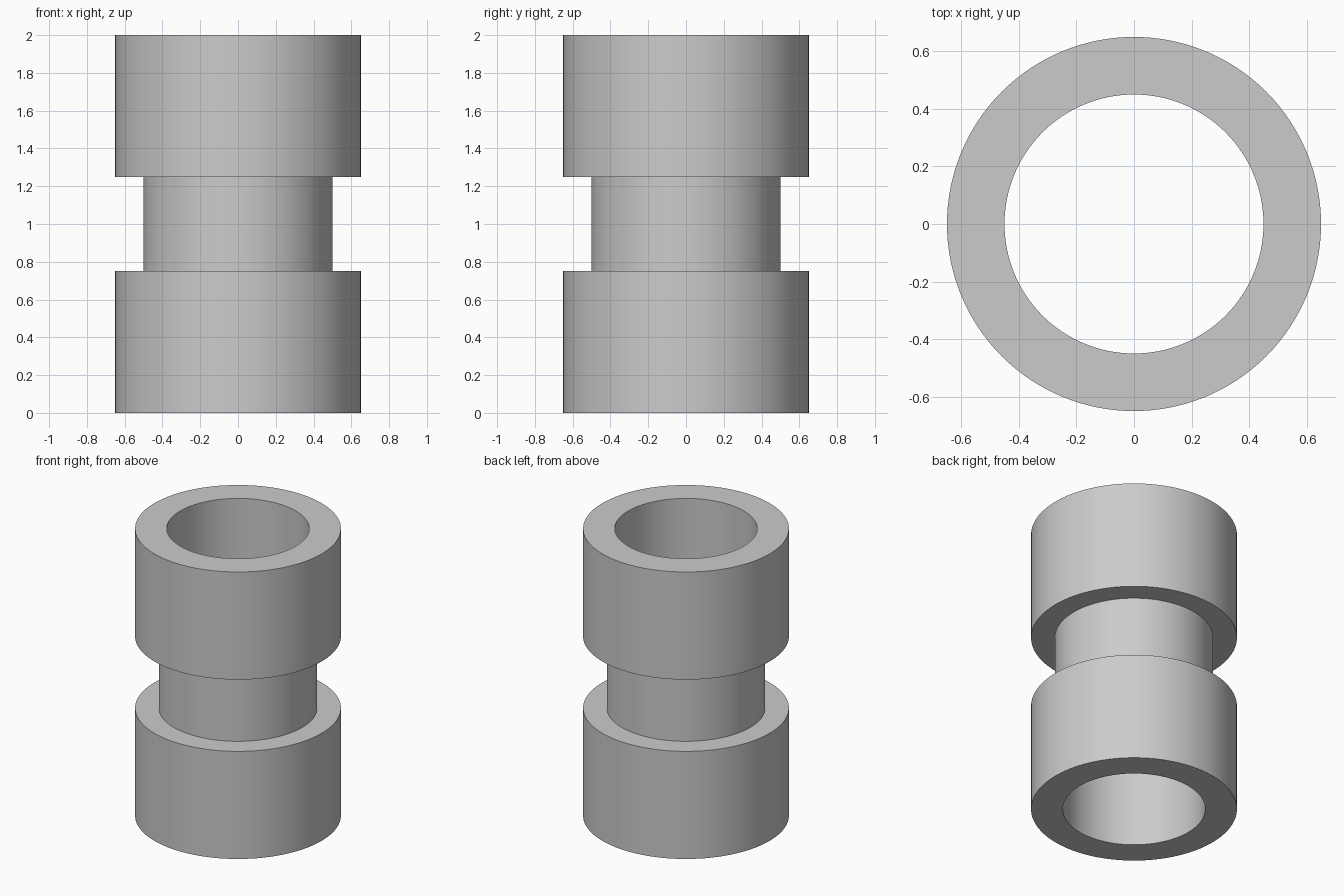
import bpy
import bmesh
from math import radians
from mathutils import Matrix

cube = bpy.data.objects.get("Cube")
if cube:
    bpy.data.objects.remove(cube, do_unlink=True)

SEGMENTS = 128
BORE, NECK, COLLAR = 0.45, 0.5, 0.65
LOWER, UPPER, HEIGHT = 0.75, 1.25, 2.0

# Plain grey material
grey = bpy.data.materials.new("plain grey")
grey.use_nodes = True
colour = (0.6, 0.6, 0.6, 1)
grey.diffuse_color = colour
grey.node_tree.nodes["Principled BSDF"].inputs["Base Color"].default_value = colour

# Closed wall section: bore, lower collar, neck groove, upper collar
profile = [
    (BORE, 0), (COLLAR, 0), (COLLAR, LOWER), (NECK, LOWER),
    (NECK, UPPER), (COLLAR, UPPER), (COLLAR, HEIGHT), (BORE, HEIGHT),
]

# Revolve the section around z
bm = bmesh.new()
rings = []
for i in range(SEGMENTS):
    turn = Matrix.Rotation(radians(360 * i / SEGMENTS), 3, "Z")
    ring = [bm.verts.new((r, 0, z)) for r, z in profile]
    bmesh.ops.rotate(bm, verts=ring, cent=(0, 0, 0), matrix=turn)
    rings.append(ring)
for i, ring in enumerate(rings):
    following = rings[(i + 1) % SEGMENTS]
    for j in range(len(profile)):
        k = (j + 1) % len(profile)
        bm.faces.new((ring[j], following[j], following[k], ring[k]))
bmesh.ops.recalc_face_normals(bm, faces=bm.faces)

mesh = bpy.data.meshes.new("grooved_sleeve")
bm.to_mesh(mesh)
bm.free()
mesh.materials.append(grey)
sleeve = bpy.data.objects.new("grooved_sleeve", mesh)
bpy.context.collection.objects.link(sleeve)

# Smooth round walls with crisp rims
bpy.ops.object.select_all(action="DESELECT")
sleeve.select_set(True)
bpy.context.view_layer.objects.active = sleeve
bpy.ops.object.shade_smooth_by_angle(angle=radians(30))
